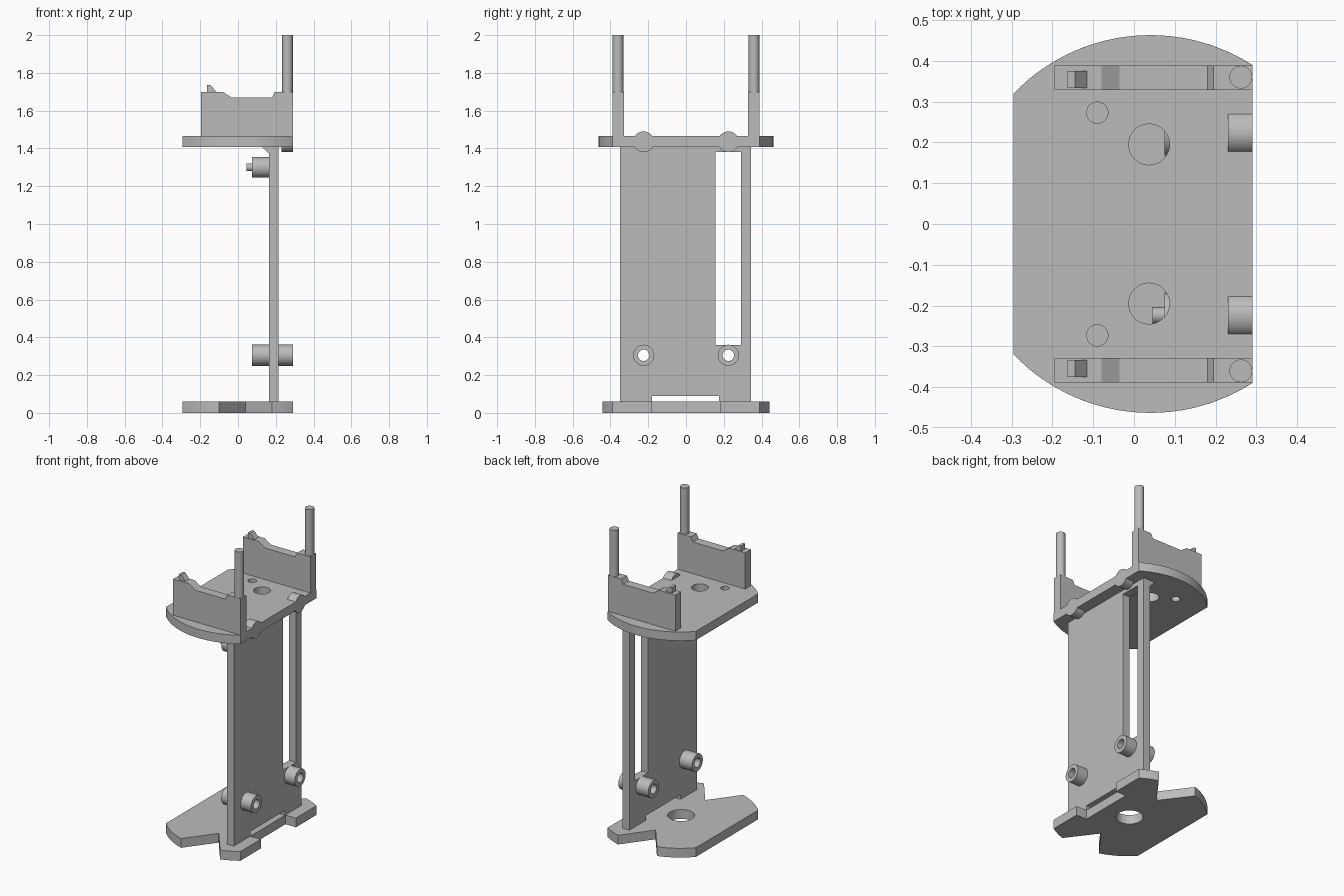
import bpy, bmesh, math
from mathutils import Matrix, Vector

cube = bpy.data.objects.get("Cube")
if cube:
    bpy.data.objects.remove(cube, do_unlink=True)

grey = bpy.data.materials.new("plain_grey")
grey.use_nodes = True
colour = (0.5, 0.5, 0.5, 1)
grey.diffuse_color = colour
grey.node_tree.nodes["Principled BSDF"].inputs["Base Color"].default_value = colour


def finish(name, bm):
    bmesh.ops.recalc_face_normals(bm, faces=bm.faces)
    mesh = bpy.data.meshes.new(name)
    bm.to_mesh(mesh)
    bm.free()
    mesh.materials.append(grey)
    obj = bpy.data.objects.new(name, mesh)
    bpy.context.collection.objects.link(obj)
    return obj


def prism(name, points, start, end, axis="Z"):
    """Extrude a profile: XY along z, or XZ along y."""
    bm = bmesh.new()
    place = (lambda p: (p[0], p[1], start)) if axis == "Z" else (lambda p: (p[0], start, p[1]))
    face = bm.faces.new([bm.verts.new(place(p)) for p in points])
    grown = bmesh.ops.extrude_face_region(bm, geom=[face])["geom"]
    step = Vector((0, 0, end - start)) if axis == "Z" else Vector((0, end - start, 0))
    bmesh.ops.translate(bm, vec=step, verts=[v for v in grown if isinstance(v, bmesh.types.BMVert)])
    return finish(name, bm)


def box(name, x0, x1, y0, y1, z0, z1):
    return prism(name, [(x0, y0), (x1, y0), (x1, y1), (x0, y1)], z0, z1)


def rod(name, radius, start, end):
    start, end = Vector(start), Vector(end)
    axis = end - start
    turn = axis.to_track_quat("Z", "Y").to_matrix().to_4x4()
    bm = bmesh.new()
    bmesh.ops.create_cone(bm, cap_ends=True, segments=48, radius1=radius, radius2=radius,
                          depth=axis.length, matrix=Matrix.Translation((start + end) / 2) @ turn)
    return finish(name, bm)


def cut(obj, cutters):
    bpy.context.view_layer.objects.active = obj
    for cutter in cutters:
        cutter.hide_render = True
        mod = obj.modifiers.new("cut", "BOOLEAN")
        mod.operation, mod.solver, mod.object = "DIFFERENCE", "EXACT", cutter
        bpy.ops.object.modifier_apply(modifier=mod.name)
        bpy.data.objects.remove(cutter, do_unlink=True)


# Shared plate outline: a disc trimmed by straight left and right edges
CX, R, LEFT, RIGHT = 0.04, 0.463, -0.295, 0.29


def arc(x0, x1, side, steps=24):
    a0, a1 = (math.acos((x - CX) / R) for x in (x0, x1))
    angles = [a0 + (a1 - a0) * i / steps for i in range(steps + 1)]
    return [(CX + R * math.cos(a), side * R * math.sin(a)) for a in angles]


# Bottom plate with V notches, a recess behind the panel and a centre hole
NOTCH = 0.14
half = arc(LEFT, CX - NOTCH, -1, 10) + [(CX, -0.255)] + arc(CX + NOTCH, RIGHT, -1, 8)
half += [(RIGHT, -0.18), (0.215, -0.18)]
bottom = prism("bottom_plate", half + [(x, -y) for x, y in reversed(half)], 0, 0.06)
cut(bottom, [rod("cutter", 0.08, (0.035, 0, -0.1), (0.035, 0, 0.2))])

# Top plate with two pairs of holes
top = prism("top_plate", arc(LEFT, RIGHT, -1) + arc(RIGHT, LEFT, 1), 1.408, 1.465)
cut(top, [rod("cutter", r, (x, s * y, 1.3), (x, s * y, 1.6))
          for x, y, r in ((0.037, 0.195, 0.05), (-0.09, 0.273, 0.026)) for s in (-1, 1)])

# Upright panel with a tall slot, a low gap and two bolt holes
BOSS_Y, BOSS_Z = 0.224, 0.305
panel = box("upright_panel", 0.165, 0.215, -0.35, 0.345, 0.055, 1.41)
cut(panel, [box("cutter", 0, 0.4, 0.155, 0.29, 0.36, 1.38),
            box("cutter", 0, 0.4, -0.18, 0.175, 0, 0.09)]
    + [rod("cutter", 0.03, (0, s * BOSS_Y, BOSS_Z), (0.4, s * BOSS_Y, BOSS_Z)) for s in (-1, 1)])

# Sloped fillet under the top plate
for name, y0, y1 in (("wide_fillet", -0.35, 0.155), ("narrow_fillet", 0.29, 0.345)):
    prism(name, [(0.125, 1.41), (0.167, 1.41), (0.167, 1.37)], y0, y1, "Y")

# Upper peg on the panel
rod("upper_boss", 0.055, (0.075, -BOSS_Y, 1.3), (0.17, -BOSS_Y, 1.3))
rod("upper_peg", 0.02, (0.045, -BOSS_Y, 1.3), (0.08, -BOSS_Y, 1.3))

# Mirrored parts
wall = [(-0.195, 1.46), (RIGHT, 1.46), (RIGHT, 1.7), (0.195, 1.7), (0.18, 1.67),
        (-0.035, 1.67), (-0.08, 1.7), (-0.195, 1.7)]
hook = [(-0.163, 1.69), (-0.163, 1.735), (-0.145, 1.735), (-0.115, 1.7), (-0.115, 1.69)]
for side, label in ((-1, "front"), (1, "back")):
    prism(label + "_wall", wall, side * 0.329, side * 0.388, "Y")
    prism(label + "_hook", hook, side * 0.333, side * 0.375, "Y")
    rod(label + "_pin", 0.028, (0.262, side * 0.36, 1.69), (0.262, side * 0.36, 2))
    y = side * BOSS_Y
    rod(label + "_edge_bump", 0.055, (0.23, y, 1.435), (RIGHT, y, 1.435))
    for place, x0, x1 in (("inner", 0.075, 0.165), ("outer", 0.215, RIGHT)):
        boss = rod(f"{label}_{place}_boss", 0.056, (x0, y, BOSS_Z), (x1, y, BOSS_Z))
        cut(boss, [rod("cutter", 0.03, (0, y, BOSS_Z), (0.4, y, BOSS_Z))])

# Smooth the round sides and keep the edges sharp
bpy.ops.object.select_all(action="DESELECT")
for obj in bpy.context.collection.objects:
    if obj.type == "MESH":
        obj.select_set(True)
        bpy.context.view_layer.objects.active = obj
bpy.ops.object.shade_smooth_by_angle(angle=math.radians(30))
